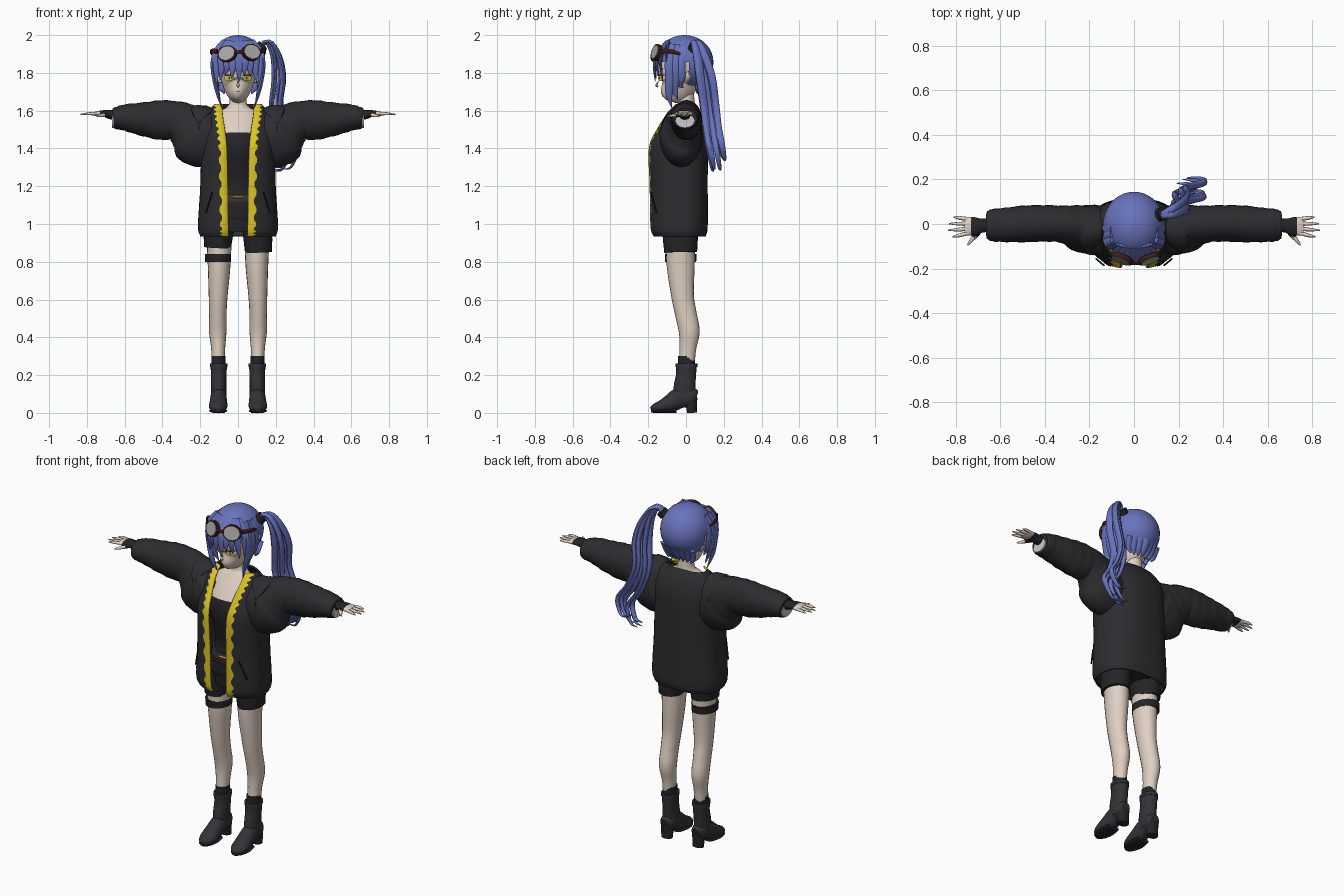
import bpy, bmesh, math, random
from mathutils import Vector, Matrix

random.seed(4)
if "Cube" in bpy.data.objects:
    bpy.data.objects.remove(bpy.data.objects["Cube"])


def material(name, *rgb):
    m = bpy.data.materials.new(name)
    m.use_nodes = True
    m.diffuse_color = (*rgb, 1)
    m.node_tree.nodes["Principled BSDF"].inputs["Base Color"].default_value = (*rgb, 1)
    return m


SKIN = material("skin", .74, .63, .54)
HAIR = material("blue hair", .14, .17, .5)
CLOTH = material("charcoal jacket", .026, .026, .03)
BLACK = material("black cloth", .018, .018, .021)
LEATHER = material("boot leather", .033, .033, .038)
YELLOW = material("yellow", .7, .55, .02)
LENS = material("grey lens", .38, .38, .38)
FRAME = material("dark red frame", .05, .012, .01)
PALE = material("pale lining", .6, .6, .6)
ORANGE = material("orange", .75, .25, .02)


def finish(bm, name, mats, rule=None, angle=50):
    """Turn a bmesh into a smooth shaded object, with colours chosen by rule."""
    bmesh.ops.recalc_face_normals(bm, faces=bm.faces)
    if rule:
        for f in bm.faces:
            f.material_index = rule(f.calc_center_median())
    me = bpy.data.meshes.new(name)
    bm.to_mesh(me)
    bm.free()
    ob = bpy.data.objects.new(name, me)
    bpy.context.collection.objects.link(ob)
    for m in mats:
        me.materials.append(m)
    bpy.ops.object.select_all(action='DESELECT')
    ob.select_set(True)
    bpy.context.view_layer.objects.active = ob
    bpy.ops.object.shade_smooth_by_angle(angle=math.radians(angle))
    return ob


def spline(pts, steps):
    """Smooth curve through tuples of any length."""
    v = [Vector(p) for p in pts]
    v = [v[0] * 2 - v[1]] + v + [v[-1] * 2 - v[-2]]
    out = []
    for a, b, c, d in zip(v, v[1:], v[2:], v[3:]):
        for i in range(steps):
            t = i / steps
            out.append((b * 2 + (c - a) * t + (a * 2 - b * 5 + c * 4 - d) * t * t
                        + (b * 3 - a - c * 3 + d) * t ** 3) / 2)
    return out + [v[-2]]


def tube(name, pts, mats, side=(1, 0, 0), sides=20, steps=4, rule=None, wrinkle=0):
    """Loft ellipses along points of (x, y, z, radius along side, other radius)."""
    rows = spline(pts, steps)
    pos = [Vector(r[:3]) for r in rows]
    bm = bmesh.new()
    rings = []
    for i, r in enumerate(rows):
        t = (pos[min(i + 1, len(pos) - 1)] - pos[max(i - 1, 0)]).normalized()
        u = Vector(side)
        u = (u - t * u.dot(t)).normalized()
        w = t.cross(u)
        k = 1 + wrinkle * math.sin(i * 1.7)
        rings.append([bm.verts.new(pos[i]
                      + u * max(r[3], .001) * k * math.cos(j * math.tau / sides)
                      + w * max(r[4], .001) * k * math.sin(j * math.tau / sides))
                      for j in range(sides)])
    for a, b in zip(rings, rings[1:]):
        for j in range(sides):
            n = (j + 1) % sides
            bm.faces.new((a[j], a[n], b[n], b[j]))
    bm.faces.new(rings[0])
    bm.faces.new(rings[-1])
    return finish(bm, name, mats, rule)


# Torso with bare upper chest and neck
tube("torso", [(0, -.03, .96, .13, .1), (0, -.03, 1.08, .135, .11), (0, -.03, 1.2, .11, .09),
               (0, -.035, 1.32, .12, .11), (0, -.045, 1.42, .135, .12), (0, -.03, 1.5, .135, .095),
               (0, -.01, 1.58, .12, .06), (0, 0, 1.63, .05, .046), (0, -.005, 1.73, .045, .045)],
     [BLACK, SKIN], steps=6, rule=lambda c: int(c.z > 1.485), sides=32)
tube("belt", [(0, -.03, 1.12, .138, .112), (0, -.03, 1.16, .13, .106)], [LEATHER], sides=32)
tube("belt_buckle", [(-.025, -.141, 1.14, .005, .006), (.025, -.141, 1.14, .005, .006)],
     [ORANGE], side=(0, 1, 0), sides=4, steps=1)

# Open jacket: shell with a front gap edged in jagged trim
# levels: height, half width, front y, back y, half gap
levels = spline([(.935, .2, -.175, .105, .05), (.99, .212, -.19, .115, .052),
                 (1.2, .2, -.195, .115, .055), (1.4, .195, -.2, .115, .06),
                 (1.5, .19, -.16, .11, .07), (1.58, .17, -.11, .085, .082),
                 (1.635, .125, -.065, .05, .085)], 10)
bm = bmesh.new()
rows = []
for i, (z, rx, front, back, gap) in enumerate(levels):
    def angle_at(x):
        return math.asin(min((x / rx) ** 1.25, .97))
    a0, a1 = angle_at(gap), angle_at(gap + (.032 if i % 4 < 2 else .044))
    cols = [a0] + [a1 + (math.tau - 2 * a1) * k / 36 for k in range(37)] + [math.tau - a0]
    row = []
    for a in cols:
        s, c = math.sin(a), math.cos(a)
        row.append(bm.verts.new((rx * math.copysign(abs(s) ** .8, s),
                   (front + back) / 2 - (back - front) / 2 * math.copysign(abs(c) ** .8, c), z)))
    rows.append(row)
for a, b in zip(rows, rows[1:]):
    for j in range(len(a) - 1):
        f = bm.faces.new((a[j], a[j + 1], b[j + 1], b[j]))
        f.material_index = int(j in (0, len(a) - 2))
jacket = finish(bm, "jacket_body", [CLOTH, YELLOW])
shell = jacket.modifiers.new("thickness", 'SOLIDIFY')
shell.thickness = .01
shell.offset = -1

for s, tag in ((1, "left"), (-1, "right")):
    # Sleeve, lining, glove and fingers
    tube(tag + "_sleeve", [(s * x, y, z, ry, rz) for x, y, z, ry, rz in (
        (.1, -.015, 1.54, .07, .085), (.15, -.025, 1.49, .105, .138), (.2, -.025, 1.465, .112, .168),
        (.26, -.01, 1.51, .095, .132), (.33, 0, 1.547, .083, .104), (.41, .003, 1.55, .082, .105),
        (.5, 0, 1.555, .082, .09), (.59, -.005, 1.563, .076, .072), (.64, -.005, 1.56, .072, .06),
        (.66, -.005, 1.558, .062, .054))], [CLOTH], side=(0, 1, 0), sides=28, steps=5, wrinkle=.018)
    tube(tag + "_lining", [(s * .64, -.005, 1.545, .05, .036), (s * .666, -.005, 1.545, .05, .036)],
         [PALE], side=(0, 1, 0))
    tube(tag + "_hand", [(s * x, y, z, ry, rz) for x, y, z, ry, rz in (
        (.62, -.005, 1.57, .03, .028), (.68, -.007, 1.58, .031, .024), (.71, -.01, 1.585, .04, .018),
        (.75, -.01, 1.583, .042, .013), (.762, -.01, 1.583, .034, .009))], [BLACK, SKIN],
        side=(0, 1, 0), rule=lambda c: int(abs(c.x) > .735))
    for k, tip in enumerate((.81, .832, .835, .815)):
        y = .022 - .021 * k
        tube(f"{tag}_finger_{k + 1}", [(s * .745, y, 1.584, .009, .009),
             (s * .785, y * 1.25, 1.584, .0085, .008), (s * tip, y * 1.4, 1.58, .003, .003)],
             [SKIN], side=(0, 1, 0), sides=8)
    tube(tag + "_thumb", [(s * .69, -.025, 1.58, .014, .012), (s * .72, -.06, 1.575, .011, .01),
         (s * .748, -.095, 1.57, .004, .004)], [BLACK, SKIN], side=(1, 0, 0), sides=10,
         rule=lambda c: int(c.y < -.058))

    # Leg, sock and shorts
    tube(tag + "_leg", [(s * x, y, z, rx, ry) for x, y, z, rx, ry in (
        (.1, -.03, .95, .068, .08), (.1, -.028, .78, .06, .074), (.105, -.018, .62, .05, .06),
        (.107, 0, .52, .046, .057), (.107, .017, .43, .046, .055), (.105, .01, .34, .037, .044),
        (.104, .003, .25, .034, .042))], [SKIN], steps=6)
    tube(tag + "_sock", [(s * .103, .003, .22, .037, .045), (s * .103, .003, .3, .037, .045)], [BLACK])
    hem = .85 if s > 0 else .875
    tube(tag + "_shorts_leg", [(s * .108, -.028, hem, .071, .087), (s * .104, -.03, .94, .077, .094),
         (s * .09, -.03, 1.03, .075, .1)], [BLACK], sides=24)
    # Boot: shaft, cuff, foot and heel
    tube(tag + "_boot_shaft", [(s * .103, -.005, .06, .041, .055), (s * .103, -.008, .13, .041, .058),
         (s * .102, 0, .2, .041, .053), (s * .102, .002, .255, .044, .056)], [LEATHER])
    tube(tag + "_boot_cuff", [(s * .102, .002, .243, .046, .058), (s * .102, .002, .262, .046, .058)],
         [LEATHER])
    tube(tag + "_boot_foot", [(s * x, y, z, rx, rz) for x, y, z, rx, rz in (
        (.103, .056, .08, .025, .035), (.103, .03, .085, .041, .05), (.103, -.03, .08, .043, .055),
        (.104, -.08, .053, .047, .048), (.105, -.13, .034, .049, .033), (.105, -.168, .024, .035, .023),
        (.105, -.186, .018, .012, .012))], [LEATHER])
    tube(tag + "_boot_sole", [(s * .105, -.05, .014, .04, .014), (s * .105, -.11, .01, .049, .01),
         (s * .105, -.165, .01, .037, .01), (s * .105, -.185, .01, .015, .008)], [BLACK])
    tube(tag + "_boot_heel", [(s * .103, .032, 0, .033, .026), (s * .103, .026, .08, .038, .034)], [BLACK])

tube("shorts_waist", [(0, -.03, .985, .1, .085), (0, -.03, 1.03, .16, .11), (0, -.03, 1.1, .14, .115)],
     [BLACK], sides=28)
tube("torn_right_hem", [(-.106, -.028, .8, .069, .082), (-.106, -.028, .84, .07, .084)], [BLACK])

# Head, with a helper that lays flat details onto the face
tube("head", [(0, -.112, 1.664, .012, .015), (0, -.098, 1.68, .037, .05), (0, -.06, 1.715, .07, .09),
              (0, -.04, 1.76, .088, .11), (0, -.03, 1.82, .1, .12), (0, -.02, 1.9, .1, .1),
              (0, -.02, 1.95, .06, .06)], [SKIN], sides=36, steps=6)
tube("nose", [(0, -.146, 1.755, .003, .003), (0, -.157, 1.735, .007, .006), (0, -.147, 1.727, .005, .004)],
     [SKIN], sides=8)


def face_plate(name, x, z, rx, rz, mat, lift):
    bm = bmesh.new()
    ring = []
    for k in range(20):
        px = x + rx * math.cos(k * math.tau / 20)
        pz = z + rz * math.sin(k * math.tau / 20)
        y = -.038 - .112 * math.sqrt(1 - (px / .092) ** 2) - lift
        ring.append(bm.verts.new((px, y, pz)))
    bm.faces.new(ring)
    finish(bm, name, [mat])


for s, tag in ((1, "left"), (-1, "right")):
    face_plate(tag + "_eye_white", s * .048, 1.772, .024, .016, PALE, .002)
    face_plate(tag + "_iris", s * .047, 1.772, .015, .016, YELLOW, .004)
    face_plate(tag + "_pupil", s * .047, 1.773, .004, .007, FRAME, .006)
    face_plate(tag + "_upper_lash", s * .049, 1.788, .028, .004, BLACK, .007)
    tube(tag + "_ear", [(s * .09, -.005, 1.75, .01, .01), (s * .108, .005, 1.78, .02, .012),
         (s * .115, .015, 1.805, .006, .006)], [SKIN], side=(0, 1, 0), sides=12)
face_plate("mouth", 0, 1.7, .012, .002, FRAME, -.001)

# Hair cap, open over the face
bm = bmesh.new()
bmesh.ops.create_uvsphere(bm, u_segments=40, v_segments=28, radius=1,
                          matrix=Matrix.Translation((0, -.008, 1.857)) @ Matrix.Diagonal((.14, .153, .143, 1)))
gone = [f for f in bm.faces if f.calc_center_median().z < (1.725 if f.calc_center_median().y > .01 else 1.85)]
bmesh.ops.delete(bm, geom=gone, context='FACES')
finish(bm, "hair_cap", [HAIR])


def over_head(x, reach):
    return -.008 - reach * math.sqrt(max(1 - (x / .145) ** 2, 0))


# Bangs: root x, tip x, tip height
for k, (x, tip, z) in enumerate(((-.11, -.115, 1.73), (-.08, -.095, 1.76), (-.052, -.07, 1.79),
                                 (-.025, -.035, 1.77), (.005, .006, 1.755), (.03, .035, 1.79),
                                 (.058, .07, 1.78), (.085, .098, 1.75), (.112, .118, 1.72))):
    tube(f"bang_{k + 1}", [(x * .6, over_head(x * .6, .095), 1.965, .022, .008),
         (x, over_head(x, .148), 1.9, .027, .009), (x * 1.05, over_head(x * 1.05, .16), 1.84, .022, .008),
         (tip, over_head(tip, .155), z, .002, .002)], [HAIR], sides=8)

# Side locks: y, tip height, width
for s, tag in ((1, "left"), (-1, "right")):
    for k, (y, z, w) in enumerate(((-.085, 1.615, .026), (-.055, 1.66, .026), (-.025, 1.72, .022))):
        tube(f"{tag}_side_lock_{k + 1}", [(s * .1, y * .8, 1.95, w * .7, .008),
             (s * .133, y, 1.87, w, .011), (s * .128, y, 1.78, w, .011),
             (s * .108, y - .005, (z + 1.76) / 2, w * .7, .009), (s * (.085 + k * .01), y + .01, z, .002, .002)],
             [HAIR], side=(0, 1, 0), sides=10)
for k in range(7):
    x = -.09 + .03 * k
    tube(f"nape_lock_{k + 1}", [(x, .115 - abs(x) * .4, 1.78, .025, .01), (x * .95, .085 - abs(x) * .3, 1.725, .02, .01),
         (x * .8, .06, 1.69, .003, .003)], [HAIR], sides=8)

# Side ponytail with curled ends
path = [(.1, .035, 1.92), (.155, .055, 1.965), (.2, .085, 1.89), (.213, .115, 1.75), (.2, .135, 1.6),
        (.24, .15, 1.47), (.29, .165, 1.38), (.26, .18, 1.29), (.21, .185, 1.275)]
width = (.012, .022, .025, .024, .022, .02, .02, .013, .002)
for k in range(9):
    dx, dy, dz = random.uniform(-.035, .035), random.uniform(-.05, .04), random.uniform(-.02, .09)
    pts = []
    for i, (p, w) in enumerate(zip(path, width)):
        g = min(i / 3, 1)
        pts.append((p[0] + dx * g, p[1] + dy * g, p[2] + (dz * i / 8 if i > 2 else 0), w * .75, w * .5))
    tube(f"ponytail_strand_{k + 1}", pts, [HAIR], side=(0, 1, 0), sides=8)
tube("hair_tie", [(.112, .04, 1.925, .03, .03), (.13, .048, 1.945, .03, .03)], [BLACK], side=(0, 1, 0))

# Goggles pushed up on the hair
for s, tag in ((1, "left"), (-1, "right")):
    centre = Vector((.007 + s * .064, -.158, 1.905 + s * .004))
    out = Vector((s * .4, -1, .32)).normalized()
    for part, a, b, r, m in (("rim", -.012, .008, .052, FRAME), ("lens", -.005, .011, .044, LENS)):
        ends = [(*(centre + out * d), r, r * .86) for d in (a, b)]
        tube(f"{tag}_goggle_{part}", ends, [m], sides=24, steps=1)
    tube(tag + "_goggle_temple", [(s * .11, -.135, 1.915, .006, .012), (s * .142, -.085, 1.915, .005, .012),
         (s * .14, -.03, 1.9, .004, .007)], [FRAME], sides=8)
tube("goggle_bridge", [(-.02, -.178, 1.91, .007, .009), (.035, -.178, 1.912, .007, .009)], [FRAME],
     side=(0, 1, 0), sides=8)

# Jacket pocket openings
for s, tag in ((1, "left"), (-1, "right")):
    tube(tag + "_pocket_edge", [(s * .135, -.186, 1.17, .004, .004), (s * .17, -.157, 1.06, .004, .004)],
         [BLACK], sides=6)
